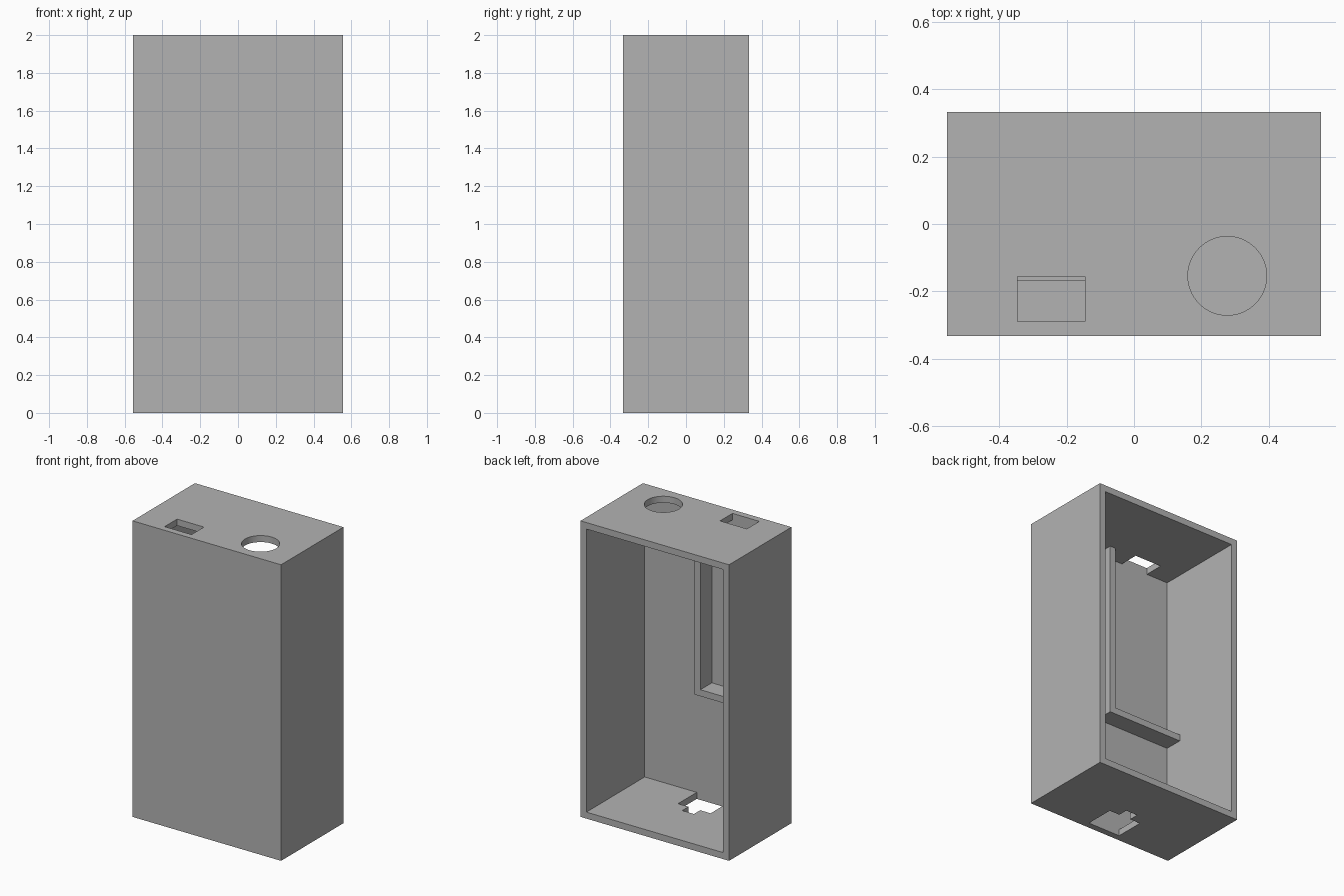
import bpy
import bmesh
from mathutils import Vector

cube = bpy.data.objects.get("Cube")
if cube:
    bpy.data.objects.remove(cube, do_unlink=True)

# Main dimensions
W, D, H = 1.11, 0.666, 2.0
WALL = 0.044
X_IN, Y_IN = W / 2 - WALL, D / 2 - WALL      # inner faces of the walls
OVER = 0.1                                   # how far cutters overshoot

grey = bpy.data.materials.new("plain grey")
grey.use_nodes = True
grey.diffuse_color = (0.45, 0.45, 0.45, 1)
grey.node_tree.nodes["Principled BSDF"].inputs["Base Color"].default_value = grey.diffuse_color


def prism(name, outline, axis_base, axis):
    """Extrude a closed outline of 3D points along an axis vector."""
    bm = bmesh.new()
    face = bm.faces.new([bm.verts.new(Vector(p) + Vector(axis_base)) for p in outline])
    new = bmesh.ops.extrude_face_region(bm, geom=[face])["geom"]
    bmesh.ops.translate(bm, vec=axis, verts=[v for v in new if isinstance(v, bmesh.types.BMVert)])
    bmesh.ops.recalc_face_normals(bm, faces=bm.faces)
    mesh = bpy.data.meshes.new(name)
    bm.to_mesh(mesh)
    bm.free()
    mesh.materials.append(grey)
    obj = bpy.data.objects.new(name, mesh)
    bpy.context.collection.objects.link(obj)
    return obj


def box(name, x, y, z):
    outline = [(x[0], y[0], 0), (x[1], y[0], 0), (x[1], y[1], 0), (x[0], y[1], 0)]
    return prism(name, outline, (0, 0, z[0]), (0, 0, z[1] - z[0]))


def cut(target, cutter):
    """Apply a boolean difference and discard the cutter."""
    cutter.hide_render = True
    bpy.context.view_layer.objects.active = target
    mod = target.modifiers.new("cut", "BOOLEAN")
    mod.operation, mod.solver, mod.object = "DIFFERENCE", "EXACT", cutter
    bpy.ops.object.modifier_apply(modifier=mod.name)
    bpy.data.objects.remove(cutter, do_unlink=True)


# Case: a box hollowed out from the open back
case = box("case", (-W / 2, W / 2), (-D / 2, D / 2), (0, H))
cut(case, box("cavity_cutter", (-X_IN, X_IN), (-Y_IN, D / 2 + OVER), (WALL, H - WALL)))

# Rectangular slot in the top
cut(case, box("slot_cutter", (-0.346, -0.145), (-Y_IN, -0.156), (H - OVER, H + OVER)))

# Round hole in the top
bpy.ops.mesh.primitive_cylinder_add(vertices=64, radius=0.117, depth=2 * OVER,
                                    location=(0.277, -0.154, H))
cut(case, bpy.context.object)

# T-shaped opening in the floor
half_t = [(0.122, -Y_IN, 0), (0.122, -0.089, 0), (0.044, -0.089, 0), (0.044, -0.022, 0)]
t_outline = half_t + [(-x, y, z) for x, y, z in reversed(half_t)]
cut(case, prism("floor_cutter", t_outline, (0, 0, -OVER), (0, 0, 2 * OVER)))

# L-shaped bracket: shelf from the right wall plus an upright to the ceiling
top, low, edge = H - WALL, 0.77, 0.053
l_outline = [(-X_IN, 0, low), (edge, 0, low), (edge, 0, top), (edge - WALL, 0, top),
             (edge - WALL, 0, low + WALL), (-X_IN, 0, low + WALL)]
bracket = prism("inner_bracket", l_outline, (0, -Y_IN, 0), (0, 0.122, 0))

# Smooth the round hole while keeping every corner crisp
bpy.ops.object.select_all(action="DESELECT")
for obj in (case, bracket):
    obj.select_set(True)
bpy.context.view_layer.objects.active = case
bpy.ops.object.shade_smooth_by_angle()
